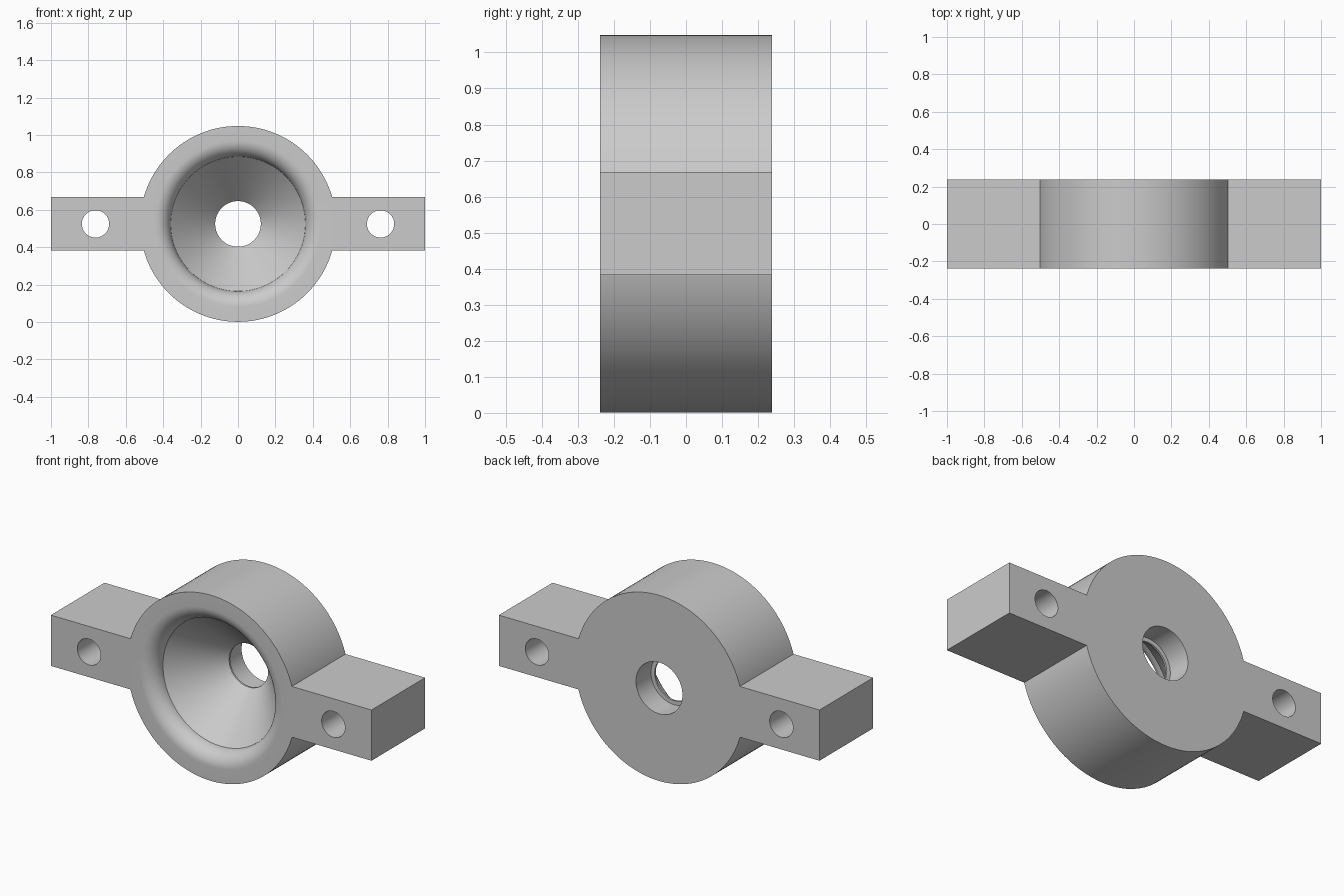
import bpy, bmesh, math
from mathutils import Matrix, Vector

cube = bpy.data.objects.get("Cube")
if cube:
    bpy.data.objects.remove(cube, do_unlink=True)

MID = 0.5245    # height of the bore axis
HALF = 0.239    # half depth of the part
OVER = 0.05     # how far cutters reach past the faces

grey = bpy.data.materials.new("plain grey")
grey.use_nodes = True
colour = (0.6, 0.6, 0.6, 1)
grey.diffuse_color = colour
grey.node_tree.nodes["Principled BSDF"].inputs["Base Color"].default_value = colour


def lathe(name, profile, x=0, steps=128):
    """Closed solid turned about the front-to-back axis from (radius, y) points."""
    bm = bmesh.new()
    verts = [bm.verts.new((r, y, 0)) for r, y in profile]
    edges = [bm.edges.new(pair) for pair in zip(verts, verts[1:])]
    bmesh.ops.spin(bm, geom=verts + edges, cent=(0, 0, 0), axis=(0, 1, 0),
                   angle=math.tau, steps=steps, use_duplicate=False)
    bmesh.ops.remove_doubles(bm, verts=bm.verts, dist=1e-5)
    bmesh.ops.recalc_face_normals(bm, faces=bm.faces)
    bmesh.ops.translate(bm, verts=bm.verts, vec=Vector((x, 0, MID)))
    return finish(name, bm)


def finish(name, bm):
    mesh = bpy.data.meshes.new(name)
    bm.to_mesh(mesh)
    bm.free()
    mesh.materials.append(grey)
    obj = bpy.data.objects.new(name, mesh)
    bpy.context.collection.objects.link(obj)
    return obj


def combine(target, tool, operation):
    mod = target.modifiers.new(operation.lower(), "BOOLEAN")
    mod.operation, mod.object, mod.solver = operation, tool, "EXACT"
    bpy.context.view_layer.objects.active = target
    bpy.ops.object.modifier_apply(modifier=mod.name)
    bpy.data.objects.remove(tool, do_unlink=True)


# Round body
body = lathe("funnel_bracket", [(0, -HALF), (0.5235, -HALF), (0.5235, HALF), (0, HALF)])

# Mounting bar running through the body, leaving an ear on each side
bm = bmesh.new()
bmesh.ops.create_cube(bm, size=2, matrix=Matrix.Translation((0, 0, MID + 0.001))
                      @ Matrix.Diagonal((1, HALF, 0.143, 1)))
combine(body, finish("mounting_bar", bm), "UNION")

# Funnel bore: rounded mouth, cone, narrow neck, wider bore behind it
lip = 0.085
rim = 0.36
mouth = [(rim + lip * (1 - math.cos(a)), -HALF + lip * (1 - math.sin(a)))
         for a in (math.pi / 2 * i / 12 for i in range(12, -1, -1))]
mouth = mouth[::-1]
neck_y = 0.095
profile = [(0, -HALF - OVER), (rim + lip, -HALF - OVER)] + mouth[::-1] + [
    (0.122, neck_y), (0.122, neck_y + 0.01), (0.145, neck_y + 0.01),
    (0.145, HALF + OVER), (0, HALF + OVER)]
combine(body, lathe("funnel_cutter", profile), "DIFFERENCE")

# Bolt holes
for side in (-1, 1):
    end = HALF + OVER
    hole = lathe("bolt_hole_cutter", [(0, -end), (0.073, -end), (0.073, end), (0, end)],
                 x=0.762 * side, steps=64)
    combine(body, hole, "DIFFERENCE")

# Smooth curved walls, sharp edges
bpy.ops.object.select_all(action="DESELECT")
body.select_set(True)
bpy.context.view_layer.objects.active = body
bpy.ops.object.shade_smooth_by_angle(angle=math.radians(30))
